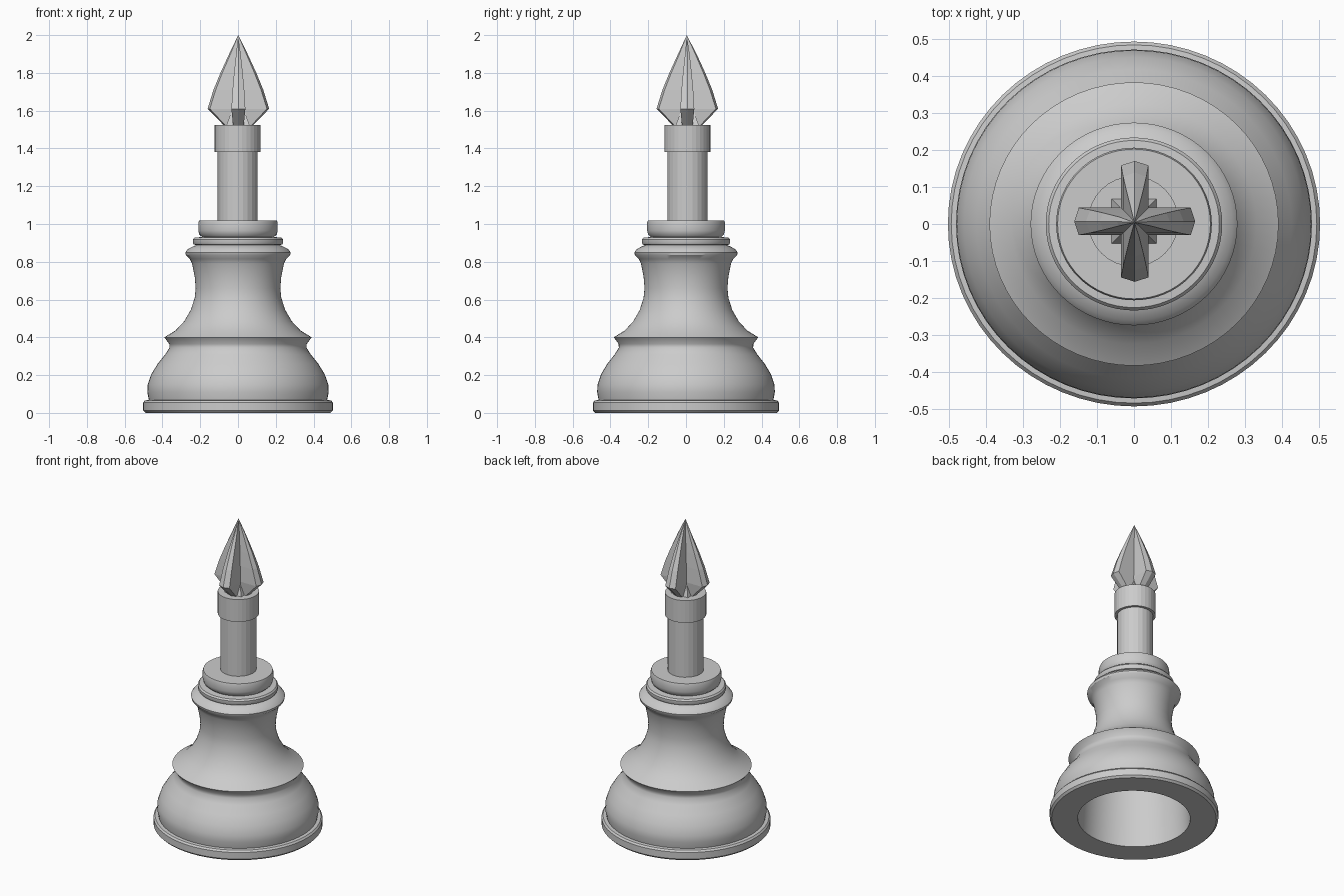
import bpy, bmesh, math

if "Cube" in bpy.data.objects:
    bpy.data.objects.remove(bpy.data.objects["Cube"])


def new_object(name, bm, smooth=False):
    bmesh.ops.recalc_face_normals(bm, faces=bm.faces[:])
    mesh = bpy.data.meshes.new(name)
    bm.to_mesh(mesh)
    bm.free()
    ob = bpy.data.objects.new(name, mesh)
    bpy.context.collection.objects.link(ob)
    if smooth:
        bpy.ops.object.select_all(action='DESELECT')
        ob.select_set(True)
        bpy.context.view_layer.objects.active = ob
        bpy.ops.object.shade_smooth_by_angle(angle=math.radians(35))
    return ob


def loft(bm, rings):
    """Bridge rings of coordinates; a single-point ring closes to a tip."""
    loops = [[bm.verts.new(p) for p in ring] for ring in rings]
    for a, b in zip(loops, loops[1:]):
        n = max(len(a), len(b))
        for i in range(n):
            j = (i + 1) % n
            quad = [a[i % len(a)], a[j % len(a)], b[j % len(b)], b[i % len(b)]]
            bm.faces.new(list(dict.fromkeys(quad)))
    for loop in (loops[0], loops[-1]):
        if len(loop) > 2:
            bm.faces.new(loop)


def lathe(name, profile, sides, smooth=False, cx=0, cy=0, sy=1):
    bm = bmesh.new()
    rings = []
    for r, z in profile:
        n = sides if r > 0 else 1
        rings.append([(cx + r * math.cos(2 * math.pi * i / n),
                       cy + r * sy * math.sin(2 * math.pi * i / n), z) for i in range(n)])
    loft(bm, rings)
    return new_object(name, bm, smooth)


# Turned base: hollow underside, flange, bulging foot, sharp ridge, waist, rings
lathe("turned_base", [
    (0, 0.44), (0.305, 0.44), (0.325, 0.2), (0.335, 0),
    (0.49, 0), (0.502, 0.012), (0.502, 0.055), (0.493, 0.066), (0.472, 0.068),
    (0.480, 0.11), (0.478, 0.15), (0.459, 0.205), (0.425, 0.26), (0.385, 0.31),
    (0.363, 0.345), (0.364, 0.365), (0.39, 0.40),
    (0.33, 0.437), (0.285, 0.485), (0.25, 0.545), (0.229, 0.61), (0.224, 0.66),
    (0.229, 0.72), (0.243, 0.79), (0.255, 0.815), (0.276, 0.835), (0.279, 0.85),
    (0.265, 0.868), (0.235, 0.883), (0.222, 0.888),
    (0.234, 0.892), (0.238, 0.90), (0.238, 0.918), (0.230, 0.928), (0.190, 0.931),
    (0.205, 0.945), (0.21, 0.965), (0.21, 1.005), (0.206, 1.018), (0, 1.018),
], 64, True, sy=0.98)

# Shaft and collar
CX, CY = -0.002, 0.007
lathe("shaft", [(0.106, 0.98), (0.106, 1.39)], 24, cx=CX, cy=CY)
lathe("collar", [(0.122, 1.38), (0.122, 1.525)], 32, cx=CX, cy=CY)


# Four-finned spearhead: cross-shaped sections with ridged fin edges
def cross_ring(r, w, z, ridge):
    ring = []
    for k in range(4):
        c, s = round(math.cos(k * math.pi / 2)), round(math.sin(k * math.pi / 2))
        for x, y in ((w, -w), (r - ridge, -w), (r, 0), (r - ridge, w)):
            ring.append((0.002 + c * x - s * y, CY + s * x + c * y, z))
    return ring


bm = bmesh.new()
levels = [(0.075, 0.028, 1.52, 0.008), (0.163, 0.037, 1.61, 0.012),
          (0.132, 0.031, 1.71, 0.012), (0.095, 0.023, 1.80, 0.010),
          (0.049, 0.012, 1.90, 0.007)]
loft(bm, [cross_ring(*lv) for lv in levels] + [[(0.001, 0.004, 2.0)]])
new_object("spearhead", bm)

# Small pyramid foot filling the corners between the fins
foot = bmesh.new()
corners = [(-1, -1), (1, -1), (1, 1), (-1, 1)]
loft(foot, [[(x * 0.062, CY + y * 0.062, 1.52) for x, y in corners],
            [(x * 0.03, CY + y * 0.03, 1.61) for x, y in corners]])
new_object("spearhead_foot", foot)
